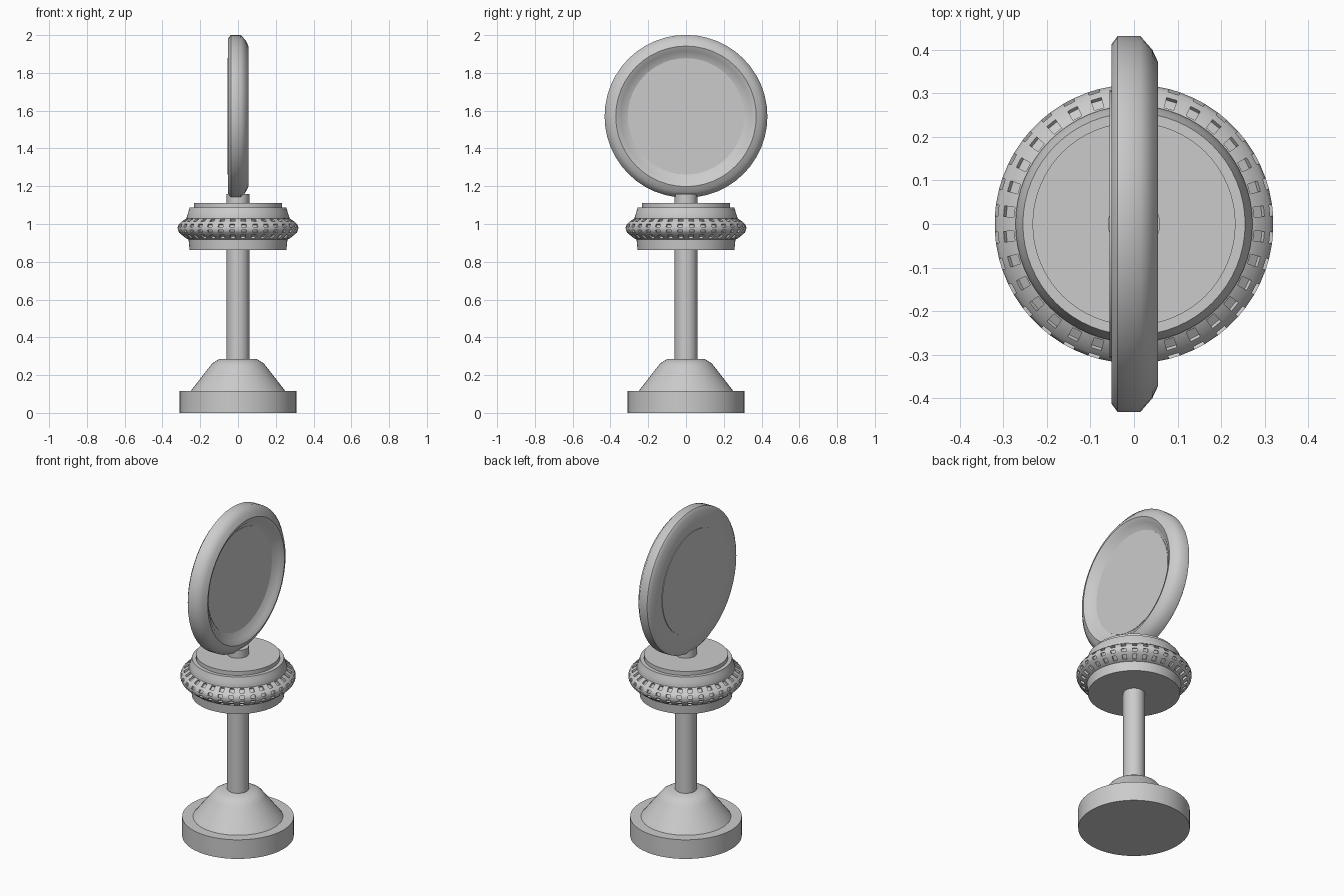
import bpy, bmesh
from math import cos, sin, pi, radians
from mathutils import Matrix

if "Cube" in bpy.data.objects:
    bpy.data.objects.remove(bpy.data.objects["Cube"])


def lathe(name, profile, angles=32, matrix=None, notch_rows=(), depth=0.01, sharp=35):
    """Revolve (radius, z) points round z; optionally sink every other cell of some rows."""
    if isinstance(angles, int):
        angles = [2 * pi * i / angles for i in range(angles)]
    n = len(angles)
    bm = bmesh.new()
    rings = []
    for r, z in profile:
        rings.append([bm.verts.new((r * cos(a), r * sin(a), z)) for a in angles])
    notches = []
    for row, (lo, hi) in enumerate(zip(rings, rings[1:])):
        for i in range(n):
            j = (i + 1) % n
            f = bm.faces.new((lo[i], lo[j], hi[j], hi[i]))
            if row in notch_rows and i % 2 == 0:
                notches.append(f)
    bm.faces.new(list(reversed(rings[0])))
    bm.faces.new(rings[-1])
    bm.normal_update()
    if notches:
        normals = [f.normal.copy() for f in notches]
        out = bmesh.ops.extrude_discrete_faces(bm, faces=notches)
        for f, nrm in zip(out["faces"], normals):
            for v in f.verts:
                v.co -= nrm * depth
    bmesh.ops.recalc_face_normals(bm, faces=bm.faces)
    if matrix:
        bm.transform(matrix)
    me = bpy.data.meshes.new(name)
    bm.to_mesh(me)
    bm.free()
    ob = bpy.data.objects.new(name, me)
    bpy.context.collection.objects.link(ob)
    me.shade_smooth()
    me.set_sharp_from_angle(angle=radians(sharp))
    return ob


# Round foot and the flared cone on it
lathe("foot", [(0.31, 0), (0.31, 0.117)], 48)
lathe("foot_cone", [(0.255, 0.11), (0.15, 0.245), (0.135, 0.263), (0.10, 0.285)], 48)

# Pole running from the foot through the knob to the disc
lathe("pole", [(0.06, 0.27), (0.06, 1.16)], 32)

# Knob body
lathe("knob_body", [(0.256, 0.862), (0.262, 0.92), (0.272, 1.035),
                    (0.264, 1.06), (0.255, 1.088)], 64)
lathe("knob_cap", [(0.233, 1.08), (0.233, 1.112)], 64)

# Grip ring with rows of notches, 32 around
half = 0.21 * 2 * pi / 32
grip_angles = []
for i in range(32):
    mid = 2 * pi * (i + 0.5) / 32
    grip_angles += [mid - half, mid + half]
lathe("knob_grip",
      [(0.255, 0.915), (0.275, 0.924), (0.298, 0.942), (0.312, 0.954), (0.319, 0.969),
       (0.320, 0.984), (0.313, 0.999), (0.300, 1.012), (0.276, 1.028), (0.258, 1.037)],
      grip_angles, notch_rows=(1, 3, 5, 7), depth=0.011)

# Upright disc: rim with a raised rounded ring on +x, thin plate inside
to_x = Matrix.Translation((0, 0, 1.57)) @ Matrix.Rotation(pi / 2, 4, 'Y')
lathe("disc_rim", [(0.31, -0.052), (0.412, -0.052), (0.431, -0.038), (0.431, 0.015),
                   (0.40, 0.042), (0.372, 0.055), (0.345, 0.042), (0.312, 0.012)],
      48, to_x, sharp=50)
lathe("disc_plate", [(0.308, -0.056), (0.308, 0.014)], 48, to_x)
